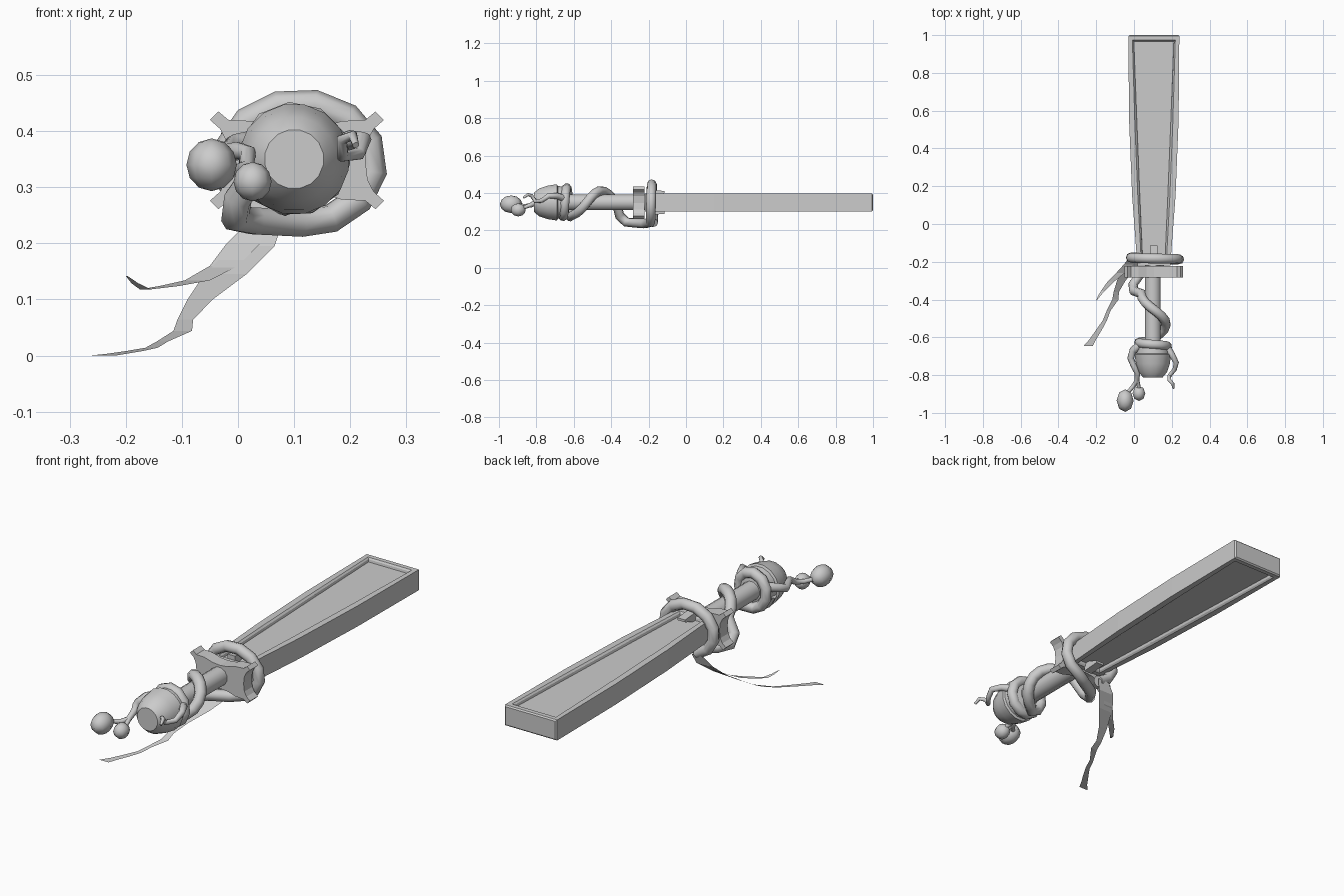
import bpy, bmesh, math
from mathutils import Vector

if "Cube" in bpy.data.objects:
    bpy.data.objects.remove(bpy.data.objects["Cube"])

CX, CZ = 0.105, 0.35  # long axis of the weapon

grey = bpy.data.materials.new("plain grey")
grey.use_nodes = True
grey.diffuse_color = (0.6, 0.6, 0.6, 1)
grey.node_tree.nodes["Principled BSDF"].inputs["Base Color"].default_value = (0.6, 0.6, 0.6, 1)


def finish(obj, smooth=None):
    obj.data.materials.clear()
    obj.data.materials.append(grey)
    if smooth:
        bpy.ops.object.select_all(action="DESELECT")
        obj.select_set(True)
        bpy.context.view_layer.objects.active = obj
        bpy.ops.object.shade_smooth_by_angle(angle=math.radians(smooth))
    return obj


def mesh_object(name, bm, smooth=None):
    bmesh.ops.recalc_face_normals(bm, faces=bm.faces)
    mesh = bpy.data.meshes.new(name)
    bm.to_mesh(mesh)
    bm.free()
    obj = bpy.data.objects.new(name, mesh)
    bpy.context.collection.objects.link(obj)
    return finish(obj, smooth)


def prism(bm, outline, axis):
    """Extrude a closed outline of vectors along an axis vector."""
    face = bm.faces.new([bm.verts.new(p) for p in outline])
    moved = bmesh.ops.extrude_face_region(bm, geom=[face])["geom"]
    bmesh.ops.translate(bm, vec=axis, verts=[v for v in moved if isinstance(v, bmesh.types.BMVert)])
    bm.normal_update()


def lathe(name, profile, sides, smooth):
    """Revolve (y, radius) pairs about the long axis and cap both ends."""
    bm = bmesh.new()
    rings = []
    for y, r in profile:
        turns = [math.tau * (i + 0.5) / sides for i in range(sides)]
        rings.append([bm.verts.new((0.1 + r * math.cos(a), y, CZ + r * math.sin(a))) for a in turns])
    for a, b in zip(rings, rings[1:]):
        for i in range(sides):
            j = (i + 1) % sides
            bm.faces.new((a[i], a[j], b[j], b[i]))
    bm.faces.new(rings[0])
    bm.faces.new(rings[-1])
    return mesh_object(name, bm, smooth)


def tube(name, path):
    """Vine made from (x, y, z, radius) points."""
    curve = bpy.data.curves.new(name, "CURVE")
    curve.dimensions = "3D"
    curve.bevel_depth = 1
    curve.bevel_resolution = 2
    curve.use_fill_caps = True
    spline = curve.splines.new("POLY")
    spline.points.add(len(path) - 1)
    for point, (x, y, z, r) in zip(spline.points, path):
        point.co = (x, y, z, 1)
        point.radius = r
    obj = bpy.data.objects.new(name, curve)
    bpy.context.collection.objects.link(obj)
    bpy.ops.object.select_all(action="DESELECT")
    obj.select_set(True)
    bpy.context.view_layer.objects.active = obj
    bpy.ops.object.convert(target="MESH")
    return finish(bpy.context.object, 60)


def coil(start, end, steps, y0, y1, rx, rz, r, cx=CX, cz=CZ):
    points = []
    for i in range(steps + 1):
        t = i / steps
        a = math.radians(start + (end - start) * t)
        points.append((cx + rx * math.cos(a), y0 + (y1 - y0) * t, cz + rz * math.sin(a), r))
    return points


def ribbon(name, rows):
    """Flat strip; each row is left x, right x, y, z."""
    bm = bmesh.new()
    pairs = [(bm.verts.new((l, y, z)), bm.verts.new((r, y, z))) for l, r, y, z in rows]
    for (a, b), (c, d) in zip(pairs, pairs[1:]):
        bm.faces.new((a, b, d, c))
    return mesh_object(name, bm)


# Blade with a sunken panel on both broad faces
bm = bmesh.new()
half = [(-0.22, 0.087), (0.15, 0.115), (0.55, 0.131), (1.0, 0.135)]
outline = [Vector((CX + w, y, 0.302)) for y, w in half]
outline += [Vector((CX - w, y, 0.302)) for y, w in reversed(half)]
prism(bm, outline, Vector((0, 0, 0.096)))
bmesh.ops.recalc_face_normals(bm, faces=bm.faces)
rim = [e for e in bm.edges if all(v.co.y > 0.99 for v in e.verts)]
bmesh.ops.bevel(bm, geom=rim, offset=0.006, segments=1, affect="EDGES")
bm.normal_update()
for face in [f for f in bm.faces if abs(f.normal.z) > 0.9 and f.calc_area() > 0.1]:
    bmesh.ops.inset_region(bm, faces=[face], thickness=0.03)
    bmesh.ops.inset_region(bm, faces=[face], thickness=0.008, depth=-0.007)
    bmesh.ops.inset_region(bm, faces=[face], thickness=0.003, depth=-0.011)
mesh_object("blade", bm)

# Small wedge pegs holding the blade
for name, side in (("upper_peg", 1), ("lower_peg", -1)):
    bm = bmesh.new()
    side_shape = [(-0.2, 0.02), (-0.2, 0.068), (-0.115, 0.061), (-0.115, 0.05)]
    prism(bm, [Vector((CX - 0.02, y, CZ + side * h)) for y, h in side_shape], Vector((0.04, 0, 0)))
    mesh_object(name, bm)

# Guard plate: concave sides and square corner lugs
quarter = [(0.122, 0), (0.126, 0.035), (0.137, 0.056), (0.155, 0.072), (0.14, 0.087),
           (0.122, 0.072), (0.08, 0.07), (0.04, 0.058), (0, 0.054)]
upper = quarter + [(-x, z) for x, z in reversed(quarter[:-1])]
loop = upper + [(x, -z) for x, z in reversed(upper[1:-1])]
bm = bmesh.new()
prism(bm, [Vector((CX, -0.283, CZ - 0.002)) + Vector((x, 0, z)) for x, z in loop], Vector((0, 0.06, 0)))
mesh_object("guard", bm)

# Grip and pommel
lathe("grip", [(-0.7, 0.043), (-0.22, 0.043)], 12, 40)
lathe("pommel", [(-0.812, 0.053), (-0.785, 0.076), (-0.74, 0.091), (-0.69, 0.099),
                 (-0.685, 0.089), (-0.64, 0.085), (-0.625, 0.05)], 16, 40)

# Main vine: loop round the blade, under the guard, then up the grip to the pommel
vine = coil(-110, -425, 11, -0.175, -0.19, 0.131, 0.108, 0.026, 0.11, 0.342)
vine += [(0.11, -0.22, 0.236, 0.026), (0.03, -0.27, 0.24, 0.026),
         (-0.005, -0.32, 0.245, 0.026), (0.0, -0.355, 0.28, 0.026)]
vine += coil(-170, -420, 9, -0.37, -0.58, 0.064, 0.062, 0.026)
vine += coil(-460, -890, 13, -0.62, -0.665, 0.077, 0.078, 0.025, 0.1)
tube("main_vine", vine)

# Tendrils at the pommel
tube("curled_tendril", [
    (0.17, -0.65, 0.37, 0.02), (0.2, -0.69, 0.385, 0.017), (0.224, -0.735, 0.385, 0.014),
    (0.215, -0.77, 0.36, 0.012), (0.187, -0.805, 0.355, 0.011), (0.185, -0.825, 0.385, 0.01),
    (0.205, -0.845, 0.392, 0.009), (0.21, -0.87, 0.375, 0.006)])
tube("berry_stem", [
    (0.03, -0.64, 0.38, 0.022), (-0.005, -0.67, 0.375, 0.02), (-0.018, -0.71, 0.36, 0.018),
    (0.0, -0.755, 0.365, 0.016), (0.018, -0.79, 0.36, 0.015), (0.015, -0.83, 0.335, 0.013),
    (-0.005, -0.86, 0.33, 0.011), (-0.04, -0.9, 0.338, 0.01)])
tube("small_berry_stem", [(0.016, -0.82, 0.34, 0.011), (0.025, -0.86, 0.325, 0.01), (0.027, -0.89, 0.312, 0.01)])

# Berries
for name, place, size in (("large_berry", (-0.047, -0.935, 0.34), (0.045, 0.06, 0.047)),
                          ("small_berry", (0.026, -0.897, 0.31), (0.034, 0.04, 0.035))):
    bm = bmesh.new()
    bmesh.ops.create_uvsphere(bm, u_segments=8, v_segments=6, radius=1)
    bmesh.ops.scale(bm, vec=size, verts=bm.verts)
    bmesh.ops.translate(bm, vec=place, verts=bm.verts)
    mesh_object(name, bm, 70)

# Hanging ribbons, tied under the guard
ribbon("long_ribbon", [
    (0.03, 0.08, -0.155, 0.24), (-0.01, 0.065, -0.17, 0.195), (-0.06, 0.015, -0.23, 0.145),
    (-0.09, -0.045, -0.3, 0.1), (-0.108, -0.08, -0.36, 0.064), (-0.115, -0.082, -0.4, 0.044),
    (-0.145, -0.125, -0.46, 0.025), (-0.165, -0.143, -0.51, 0.014), (-0.2, -0.17, -0.56, 0.008),
    (-0.235, -0.2, -0.61, 0.003), (-0.266, -0.218, -0.645, 0)])
ribbon("short_ribbon", [
    (0.02, 0.06, -0.155, 0.24), (-0.02, 0.04, -0.17, 0.2), (-0.05, 0.0, -0.21, 0.16),
    (-0.095, -0.05, -0.26, 0.134), (-0.14, -0.105, -0.305, 0.124), (-0.175, -0.155, -0.355, 0.118),
    (-0.19, -0.178, -0.38, 0.129), (-0.2, -0.197, -0.405, 0.142)])
